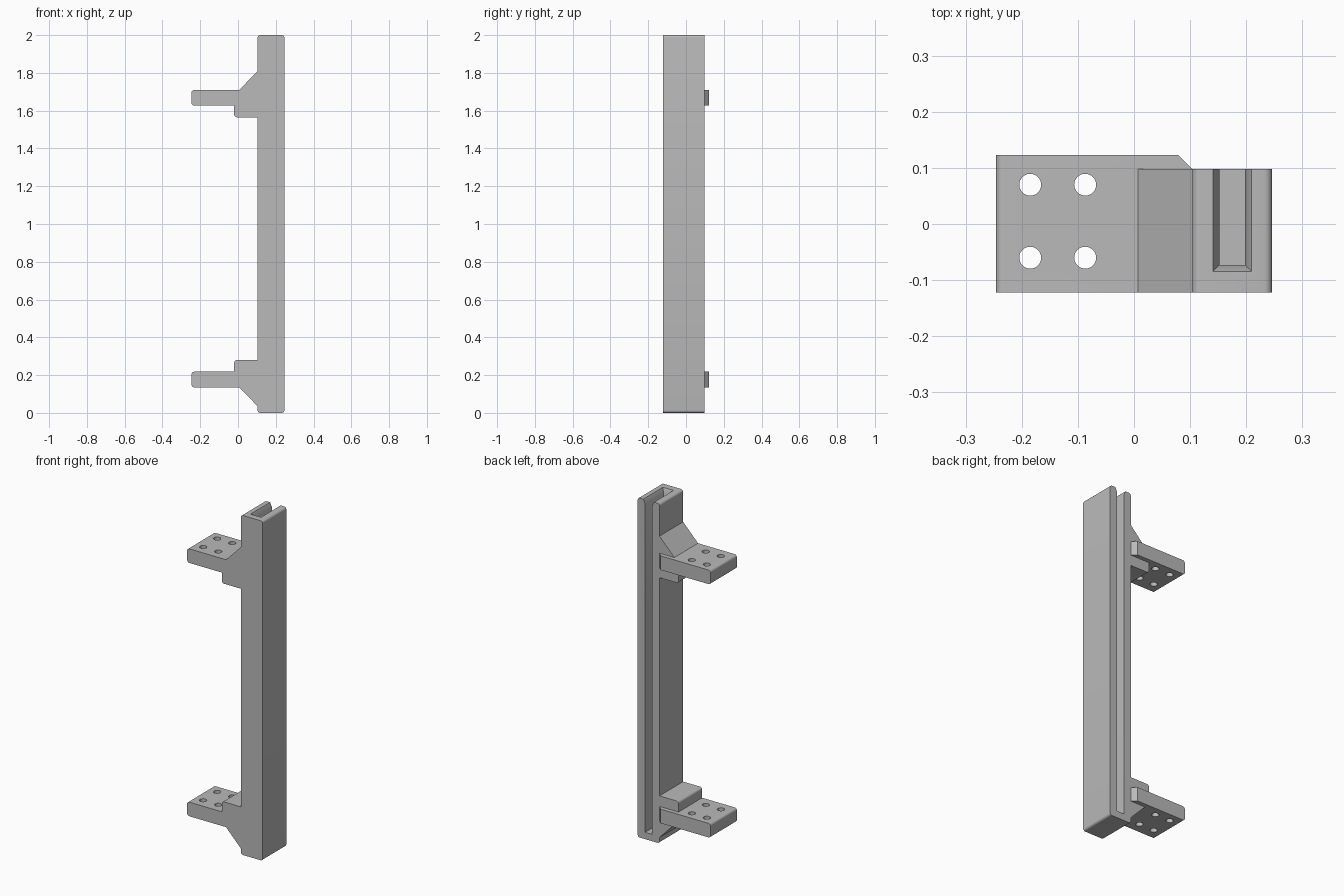
import bpy, bmesh, math
from mathutils import Vector

if "Cube" in bpy.data.objects:
    bpy.data.objects.remove(bpy.data.objects["Cube"], do_unlink=True)

grey = bpy.data.materials.new("plain grey")
grey.use_nodes = True
COLOUR = (0.49, 0.49, 0.49, 1)
grey.diffuse_color = COLOUR
grey.node_tree.nodes["Principled BSDF"].inputs["Base Color"].default_value = COLOUR

FRONT, BACK, TAB = -0.122, 0.098, 0.123   # depth limits
LEFT, WALL, RIGHT = -0.246, 0.104, 0.246  # arm tip, column sides
MID = 0.9225                              # brackets mirror about this height


def make_object(name, bm):
    bmesh.ops.recalc_face_normals(bm, faces=bm.faces)
    mesh = bpy.data.meshes.new(name)
    bm.to_mesh(mesh)
    bm.free()
    mesh.materials.append(grey)
    obj = bpy.data.objects.new(name, mesh)
    bpy.context.collection.objects.link(obj)
    return obj


def rounded(corners, steps=5):
    """Replace each (x, z, radius) corner by an arc."""
    out = []
    for i, (x, z, r) in enumerate(corners):
        p = Vector((x, z))
        if not r:
            out.append(p)
            continue
        a = (Vector(corners[i - 1][:2]) - p).normalized() * r
        b = (Vector(corners[(i + 1) % len(corners)][:2]) - p).normalized() * r
        for k in range(steps + 1):
            t = k / steps * math.pi / 2
            out.append(p + a * (1 - math.sin(t)) + b * (1 - math.cos(t)))
    return out


def prism(name, outline, y0, y1):
    bm = bmesh.new()
    face = bm.faces.new([bm.verts.new((p.x, y0, p.y)) for p in outline])
    ext = bmesh.ops.extrude_face_region(bm, geom=[face])
    for v in ext["geom"]:
        if isinstance(v, bmesh.types.BMVert):
            v.co.y = y1
    return make_object(name, bm)


# Side outline: column with a bracket at each end
R = 0.014
bracket = [(WALL, 1.81, 0), (0.007, 1.71, 0), (LEFT, 1.71, R), (LEFT, 1.627, R),
           (-0.02, 1.627, 0), (-0.02, 1.565, R), (WALL, 1.565, 0)]
lower = [(x, 2 * MID - z, r) for x, z, r in reversed(bracket)]
body = prism("slotted_rail", rounded(
    [(RIGHT, 0, R), (RIGHT, 2, R), (WALL, 2, R)] + bracket + lower + [(WALL, 0, R)]),
    FRONT, BACK)

helpers = []


def combine(tool, operation):
    tool.hide_render = True
    mod = body.modifiers.new(tool.name, "BOOLEAN")
    mod.operation, mod.solver, mod.object = operation, "EXACT", tool
    helpers.append(tool)


# Arm tabs standing proud of the back, with a slanted inner end
for side in (1, -1):
    zs = [MID + side * (z - MID) for z in (1.71, 1.627)]
    tab = prism("arm_tab", rounded(
        [(LEFT, zs[0], R), (LEFT, zs[1], R), (WALL, zs[1], 0), (WALL, zs[0], 0)]),
        BACK, TAB)
    for v in tab.data.vertices:
        if v.co.x > 0 and v.co.y > BACK + 0.01:
            v.co.x -= TAB - BACK
    combine(tab, "UNION")

# Groove open to the back and top, flared at the mouth
bm = bmesh.new()
rings = []
for z, flare in ((0.04, 0), (1.975, 0), (2, 0.0115), (2.05, 0.0115)):
    x0, x1, y0 = 0.152 - flare, 0.198 + flare, -0.073 - flare
    rings.append([bm.verts.new((x, y, z)) for x, y in
                  ((x0, y0), (x1, y0), (x1, 0.2), (x0, 0.2))])
bm.faces.new(rings[0])
bm.faces.new(rings[-1])
for low, high in zip(rings, rings[1:]):
    for i in range(4):
        j = (i + 1) % 4
        bm.faces.new((low[i], low[j], high[j], high[i]))
combine(make_object("groove_cutter", bm), "DIFFERENCE")

# Four screw holes through both arms
for x in (-0.185, -0.087):
    for y in (-0.06, 0.07):
        bm = bmesh.new()
        bmesh.ops.create_cone(bm, cap_ends=True, segments=32, radius1=0.0195,
                              radius2=0.0195, depth=2.2)
        bmesh.ops.translate(bm, verts=bm.verts, vec=(x, y, 1))
        combine(make_object("hole_cutter", bm), "DIFFERENCE")

# Bake the cuts, drop the helpers, smooth the rounded edges
graph = bpy.context.evaluated_depsgraph_get()
baked = bpy.data.meshes.new_from_object(body.evaluated_get(graph))
body.modifiers.clear()
body.data = baked
for tool in helpers:
    bpy.data.objects.remove(tool, do_unlink=True)
bm = bmesh.new()
bm.from_mesh(baked)
bmesh.ops.dissolve_limit(bm, angle_limit=0.01, verts=bm.verts, edges=bm.edges)
bm.to_mesh(baked)
bm.free()
for obj in bpy.context.selected_objects:
    obj.select_set(False)
body.select_set(True)
bpy.context.view_layer.objects.active = body
bpy.ops.object.shade_smooth_by_angle(angle=math.radians(30))
